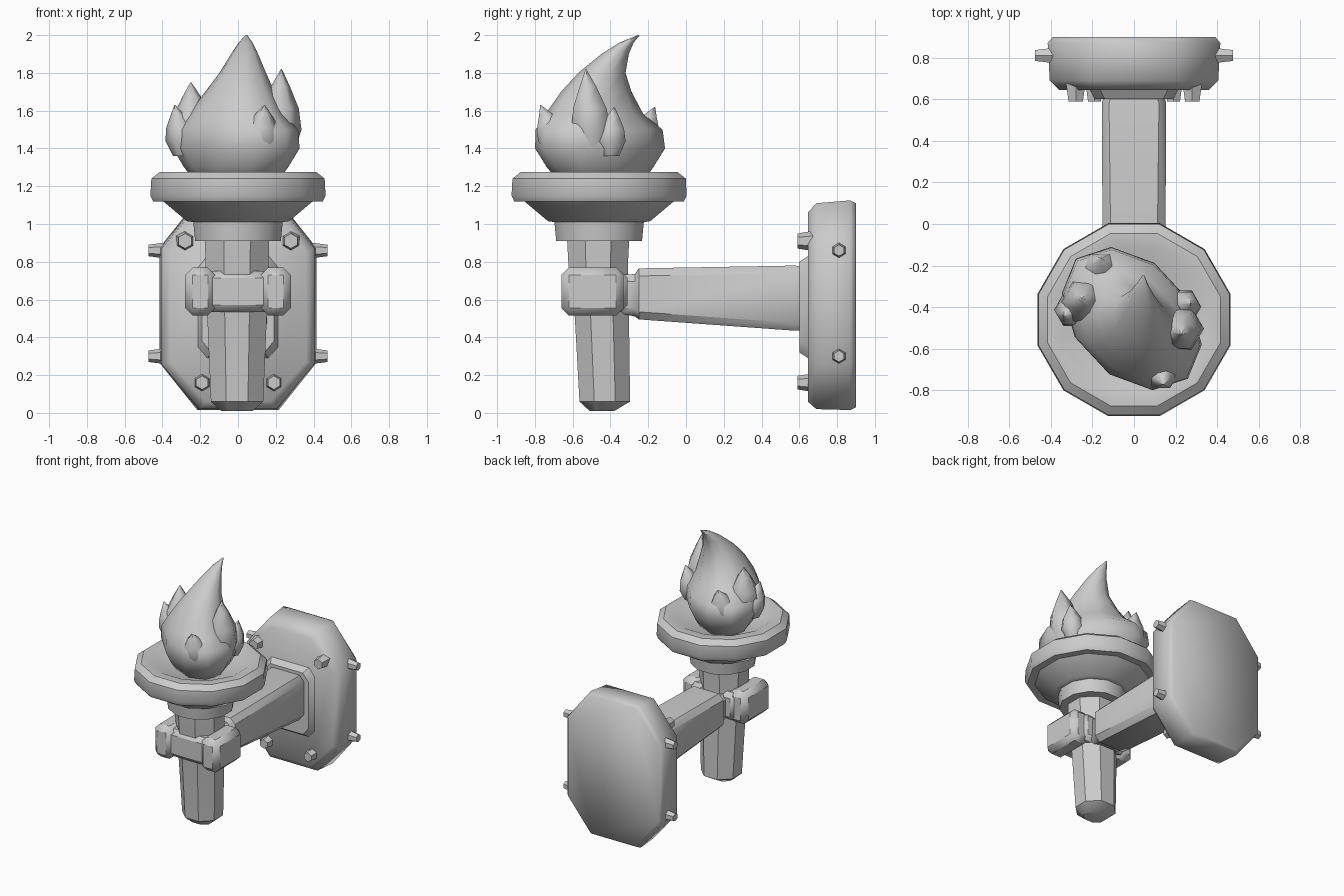
import bpy, bmesh
from math import sin, cos, pi, radians
from mathutils import Vector

if "Cube" in bpy.data.objects:
    bpy.data.objects.remove(bpy.data.objects["Cube"])


def finish(name, bm, angle=40, bevel=0):
    bmesh.ops.recalc_face_normals(bm, faces=bm.faces)
    me = bpy.data.meshes.new(name)
    bm.to_mesh(me)
    bm.free()
    ob = bpy.data.objects.new(name, me)
    bpy.context.collection.objects.link(ob)
    if bevel:
        m = ob.modifiers.new("bevel", 'BEVEL')
        m.width, m.segments = bevel, 1
    bpy.ops.object.select_all(action='DESELECT')
    ob.select_set(True)
    bpy.context.view_layer.objects.active = ob
    bpy.ops.object.shade_smooth_by_angle(angle=radians(angle))
    return ob


def loft(name, rings, angle=40):
    """Skin a list of equal-length rings and cap both ends."""
    bm = bmesh.new()
    vs = [[bm.verts.new(p) for p in r] for r in rings]
    n = len(rings[0])
    for a, b in zip(vs, vs[1:]):
        for i in range(n):
            j = (i + 1) % n
            bm.faces.new((a[i], a[j], b[j], b[i]))
    bm.faces.new(vs[0])
    bm.faces.new(vs[-1])
    return finish(name, bm, angle)


def ring(cx, cy, z, a, b, n, rot=0.0, phase=0.0):
    """Horizontal ellipse, long axis a turned by rot."""
    out = []
    for i in range(n):
        t = 2 * pi * i / n + phase
        u, v = a * cos(t), b * sin(t)
        out.append((cx + u * cos(rot) - v * sin(rot), cy + u * sin(rot) + v * cos(rot), z))
    return out


def octagon(y, w, z0, z1, cx, cz):
    """Upright chamfered rectangle at depth y."""
    return [(-w + cx, y, z0), (w - cx, y, z0), (w, y, z0 + cz), (w, y, z1 - cz),
            (w - cx, y, z1), (-w + cx, y, z1), (-w, y, z1 - cz), (-w, y, z0 + cz)]


def block(name, lo, hi, bevel):
    bm = bmesh.new()
    bmesh.ops.create_cube(bm, size=1)
    for v in bm.verts:
        v.co = Vector([l + (c + .5) * (h - l) for l, h, c in zip(lo, hi, v.co)])
    return finish(name, bm, 50, bevel)


def rivet(name, pos, direction, r=0.045, depth=0.09):
    bm = bmesh.new()
    bmesh.ops.create_cone(bm, cap_ends=True, segments=6, radius1=r, radius2=r * .72, depth=depth)
    ob = finish(name, bm, 30)
    ob.location = pos
    ob.rotation_euler = Vector(direction).to_track_quat('Z', 'Y').to_euler()


# Wall plate and the flange behind the arm
loft("wall_plate", [octagon(.645, .36, .06, 1.06, .19, .21), octagon(.69, .405, .02, 1.11, .20, .24),
                    octagon(.87, .415, .015, 1.125, .20, .25), octagon(.90, .39, .03, 1.11, .20, .24)], 50)
loft("arm_flange", [octagon(.60, .19, .32, .80, .05, .06), octagon(.66, .22, .28, .84, .05, .06)])

# Rivets on the plate sides and front
for s in (-1, 1):
    for z in (.30, .86):
        rivet("side_rivet", (s * .43, .81, z), (s, 0, 0), .042)
    rivet("upper_front_rivet", (s * .28, .635, .91), (0, -1, 0), .055)
    rivet("lower_front_rivet", (s * .19, .635, .16), (0, -1, 0), .05)

# Arm
loft("arm", [octagon(-.36, .12, .53, .73, .03, .03), octagon(-.27, .13, .51, .735, .035, .04),
             octagon(-.25, .15, .495, .765, .04, .04), octagon(.58, .155, .435, .78, .035, .04),
             octagon(.63, .14, .44, .77, .035, .04)])

# Torch handle, leaning slightly
def handle_ring(z, y, a, b):
    return ring(-.005, y, z, a, b, 8, 0, pi / 8)
loft("handle", [handle_ring(.01, -.445, .09, .07), handle_ring(.06, -.43, .15, .145),
                handle_ring(.5, -.445, .17, .155), handle_ring(.78, -.465, .18, .17),
                handle_ring(.95, -.465, .185, .18)])

# Clamp around the handle
block("clamp_band", (-.2, -.635, .535), (.2, -.31, .75), .035)
for s in (-1, 1):
    block("clamp_jaw", (min(s * .12, s * .28), -.66, .515), (max(s * .12, s * .28), -.33, .77), .04)

# Bowl with neck, flare and lip
profile = [(.91, .235), (1.01, .245), (1.015, .28), (1.12, .41), (1.12, .465), (1.15, .48),
           (1.24, .475), (1.275, .43), (1.275, .36), (1.23, .27)]
loft("bowl", [ring(0, -.46, z, r, r, 12, 0, pi / 12) for z, r in profile], 35)

# Flame body, curling backwards to a tip
flame = [(1.22, -.01, -.45, .25, .18), (1.30, -.01, -.455, .32, .23), (1.40, -.01, -.455, .395, .275),
         (1.50, -.01, -.46, .385, .27), (1.58, -.01, -.485, .29, .22), (1.70, .01, -.475, .20, .17),
         (1.80, .025, -.445, .13, .12), (1.90, .035, -.375, .075, .07), (1.96, .04, -.315, .04, .035),
         (2.0, .045, -.25, .005, .005)]
loft("flame", [ring(x, y, z, a, b, 10, radians(133)) for z, x, y, a, b in flame], 60)

# Small tongues around the flame: base centre, tip, width
tongues = [((.215, -.50), (.23, -.53, 1.82), .12), ((-.235, -.38), (-.25, -.36, 1.75), .12),
           ((-.29, -.41), (-.335, -.44, 1.63), .09), ((.12, -.68), (.14, -.77, 1.63), .11),
           ((.23, -.40), (.27, -.38, 1.62), .09), ((-.16, -.25), (-.16, -.165, 1.62), .11)]
for (x, y), tip, r in tongues:
    rings = []
    for t, k in ((0, .6), (.3, 1), (.55, .85), (.8, .42), (1, .02)):
        f = t * t
        rings.append(ring(x + (tip[0] - x) * f, y + (tip[1] - y) * f,
                          1.36 + (tip[2] - 1.36) * t, r * k, r * k, 6))
    loft("flame_tongue", rings, 60)
